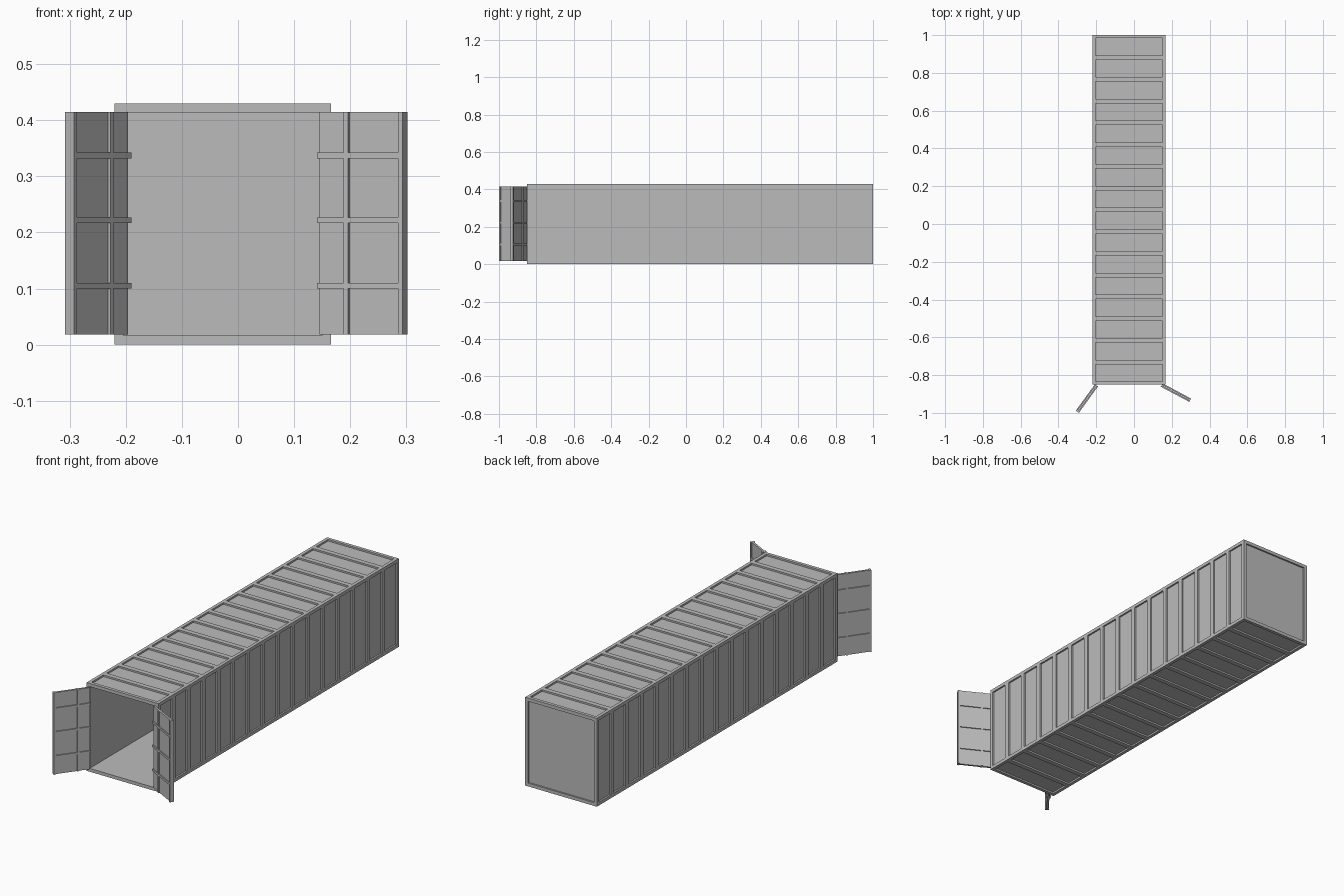
import bpy
import math
from mathutils import Matrix, Vector

cube = bpy.data.objects.get("Cube")
if cube:
    bpy.data.objects.remove(cube)

steel = bpy.data.materials.new("grey_steel")
steel.use_nodes = True
grey = (0.5, 0.5, 0.5, 1)
steel.diffuse_color = grey
steel.node_tree.nodes["Principled BSDF"].inputs["Base Color"].default_value = grey

FACES = [(0, 1, 3, 2), (4, 6, 7, 5), (0, 4, 5, 1), (2, 3, 7, 6), (0, 2, 6, 4), (1, 5, 7, 3)]


def boxes(name, spans, matrix=Matrix()):
    """One object made of boxes, each given as its low and high corner."""
    verts, faces = [], []
    for lo, hi in spans:
        n = len(verts)
        verts += [matrix @ Vector((x, y, z)) for x in (lo[0], hi[0])
                  for y in (lo[1], hi[1]) for z in (lo[2], hi[2])]
        faces += [[n + i for i in f] for f in FACES]
    mesh = bpy.data.meshes.new(name)
    mesh.from_pydata(verts, [], faces)
    mesh.materials.append(steel)
    obj = bpy.data.objects.new(name, mesh)
    bpy.context.collection.objects.link(obj)
    return obj


X0, X1, Y0, Y1, Z1 = -0.22, 0.166, -0.85, 1.0, 0.43
BEAM, DEPTH, COUNT, RIB = 0.016, 0.008, 16, 0.024
xa, xb, ya, yb, zb = X0 + BEAM, X1 - BEAM, Y0 + BEAM, Y1 - BEAM, Z1 - BEAM

# Edge frame: long rails, corner posts and cross beams
xs, zs, ys = [(X0, xa), (xb, X1)], [(0, BEAM), (zb, Z1)], [(Y0, ya), (yb, Y1)]
boxes("long_rails", [((x[0], Y0, z[0]), (x[1], Y1, z[1])) for x in xs for z in zs])
boxes("corner_posts", [((x[0], y[0], BEAM), (x[1], y[1], zb)) for x in xs for y in ys])
boxes("cross_beams", [((xa, y[0], z[0]), (xb, y[1], z[1])) for y in ys for z in zs])

# Recessed wall sheets, flush with the frame inside
boxes("side_walls", [((X0 + DEPTH, ya, BEAM), (xa, yb, zb)),
                     ((xb, ya, BEAM), (X1 - DEPTH, yb, zb))])
boxes("floor", [((xa, ya, DEPTH), (xb, yb, BEAM))])
boxes("roof", [((xa, ya, zb), (xb, yb, Z1 - DEPTH))])
boxes("back_wall", [((xa, yb, BEAM), (xb, Y1 - DEPTH, zb))])

# Evenly spaced ribs on the sides, roof and floor
side, roof, floor = [], [], []
pitch = (yb - ya + RIB) / COUNT
for i in range(1, COUNT):
    r0 = ya + i * pitch - RIB
    r1 = r0 + RIB
    side += [((X0, r0, BEAM), (X0 + DEPTH, r1, zb)), ((X1 - DEPTH, r0, BEAM), (X1, r1, zb))]
    roof.append(((xa, r0, Z1 - DEPTH), (xb, r1, Z1)))
    floor.append(((xa, r0, 0), (xb, r1, DEPTH)))
boxes("side_ribs", side)
boxes("roof_ribs", roof)
boxes("floor_ribs", floor)


def door(name, hinge_x, side, degrees):
    """Open door: x runs from hinge to tip, y from inner to outer face."""
    length, thick, bar, low, high = 0.17, 0.02, 0.005, 0.018, 0.415
    a = math.radians(degrees)
    along = Vector((side * math.cos(a), -math.sin(a), 0))
    out = Vector((side * math.sin(a), math.cos(a), 0))
    m = Matrix.Translation((hinge_x, -0.862, 0)) @ Matrix(
        (along, out, (0, 0, 1))).transposed().to_4x4()
    spans = [((0, bar, low), (length, thick - bar, high))]
    for y0, y1 in ((0, bar), (thick - bar, thick)):
        # Upright bars, then cross bars
        for x in (0.051, length - 0.009):
            spans.append(((x, y0, low), (x + 0.009, y1, high)))
        for z in (0.105, 0.222, 0.337):
            for x0, x1 in ((-0.003, 0.051), (0.06, length - 0.009)):
                spans.append(((x0, y0, z - 0.005), (x1, y1, z + 0.005)))
    boxes(name, spans, m)


door("right_door", -0.192, -1, 54)
door("left_door", 0.143, 1, 28)

# Consistent outward normals
for obj in bpy.context.collection.objects:
    if obj.type == "MESH":
        import bmesh
        bm = bmesh.new()
        bm.from_mesh(obj.data)
        bmesh.ops.recalc_face_normals(bm, faces=bm.faces)
        bm.to_mesh(obj.data)
        bm.free()
